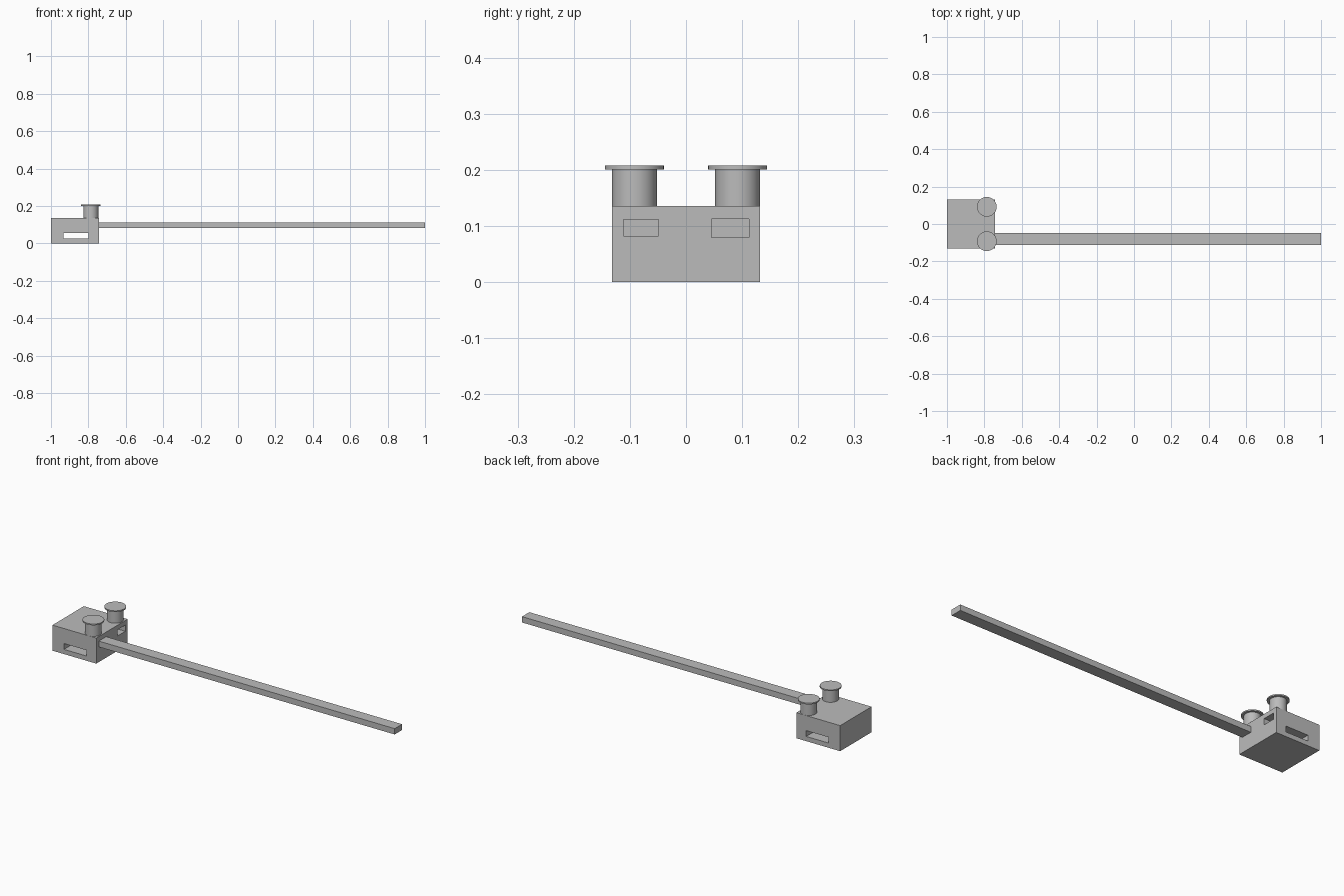
import bpy
import bmesh
from mathutils import Matrix, Vector

if "Cube" in bpy.data.objects:
    bpy.data.objects.remove(bpy.data.objects["Cube"], do_unlink=True)

grey = bpy.data.materials.new("plain grey")
grey.use_nodes = True
GREY = (0.5, 0.5, 0.5, 1)
grey.diffuse_color = GREY
grey.node_tree.nodes["Principled BSDF"].inputs["Base Color"].default_value = GREY


def add_object(name, bm):
    mesh = bpy.data.meshes.new(name)
    bm.to_mesh(mesh)
    bm.free()
    mesh.materials.append(grey)
    obj = bpy.data.objects.new(name, mesh)
    bpy.context.collection.objects.link(obj)
    return obj


def box(name, low, high):
    low, high = Vector(low), Vector(high)
    bm = bmesh.new()
    bmesh.ops.create_cube(bm, size=1, matrix=Matrix.Translation((low + high) / 2)
                          @ Matrix.Diagonal(high - low).to_4x4())
    return add_object(name, bm)


def cylinder(name, x, y, bottom, top, radius):
    bm = bmesh.new()
    bmesh.ops.create_cone(bm, cap_ends=True, segments=48, radius1=radius, radius2=radius,
                          depth=top - bottom,
                          matrix=Matrix.Translation((x, y, (bottom + top) / 2)))
    obj = add_object(name, bm)
    bpy.ops.object.select_all(action="DESELECT")
    obj.select_set(True)
    bpy.context.view_layer.objects.active = obj
    bpy.ops.object.shade_smooth_by_angle()
    return obj


def cut(target, cutter):
    cutter.hide_render = True
    cutter.hide_viewport = True
    mod = target.modifiers.new(cutter.name, "BOOLEAN")
    mod.operation = "DIFFERENCE"
    mod.solver = "EXACT"
    mod.object = cutter


# Block with a slot right through it and a blind socket in the end
body = box("body", (-1, -0.132, 0), (-0.742, 0.132, 0.136))
cut(body, box("slot_cutter", (-0.932, -0.2, 0.025), (-0.8, 0.2, 0.056)))
cut(body, box("socket_cutter", (-0.87, 0.045, 0.079), (-0.7, 0.112, 0.112)))

# Long bar
box("bar", (-0.75, -0.111, 0.081), (1, -0.049, 0.112))

# Two posts with wide flat caps
for side, y in (("right", -0.092), ("left", 0.092)):
    cylinder(side + "_post", -0.787, y, 0.134, 0.203, 0.04)
    cylinder(side + "_cap", -0.787, y, 0.201, 0.208, 0.0525)
